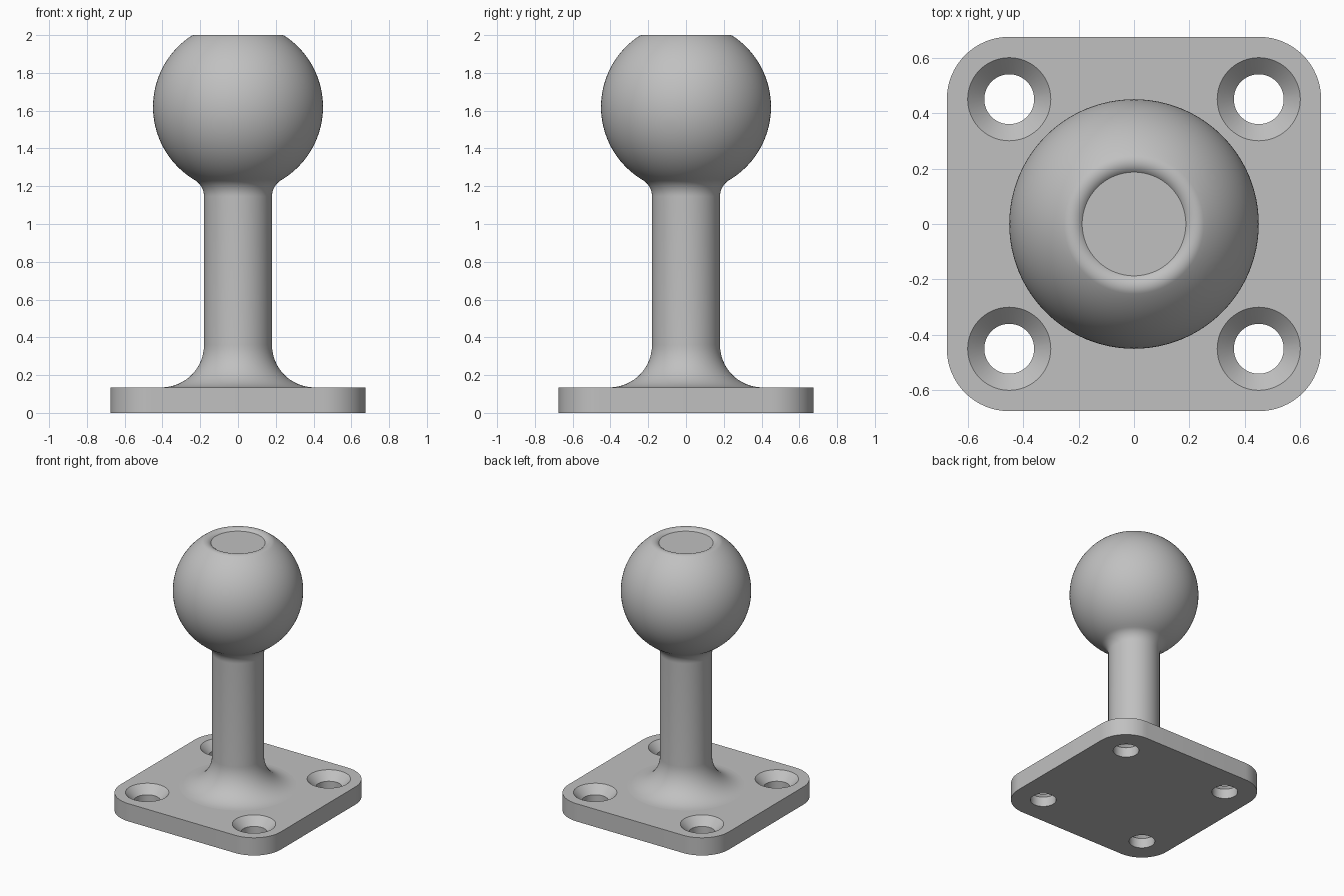
import bpy, bmesh, math

cube = bpy.data.objects.get("Cube")
if cube:
    bpy.data.objects.remove(cube, do_unlink=True)

# Main sizes
HALF, THICK, CORNER = 0.675, 0.135, 0.225
STEM_R, BALL_R, BALL_Z = 0.18, 0.45, 1.62
NECK_R, LIP_R, DISC_R = 0.10, 0.05, 0.187

grey = bpy.data.materials.new("plain grey")
grey.use_nodes = True
colour = (0.53, 0.53, 0.53, 1)
grey.diffuse_color = colour
grey.node_tree.nodes["Principled BSDF"].inputs["Base Color"].default_value = colour


def make_object(name, bm):
    bmesh.ops.recalc_face_normals(bm, faces=bm.faces)
    mesh = bpy.data.meshes.new(name)
    bm.to_mesh(mesh)
    bm.free()
    mesh.materials.append(grey)
    obj = bpy.data.objects.new(name, mesh)
    bpy.context.collection.objects.link(obj)
    return obj


def lathe(name, profile, segments):
    """Spin an (r, z) profile around the z axis."""
    bm = bmesh.new()
    verts = [bm.verts.new((r, 0, z)) for r, z in profile]
    edges = [bm.edges.new(pair) for pair in zip(verts, verts[1:])]
    bmesh.ops.spin(bm, geom=verts + edges, cent=(0, 0, 0), axis=(0, 0, 1),
                   angle=math.tau, steps=segments, use_merge=True)
    bmesh.ops.remove_doubles(bm, verts=bm.verts, dist=1e-5)
    return make_object(name, bm)


def arc(r, z, radius, start, end, steps):
    angles = [start + (end - start) * i / steps for i in range(steps + 1)]
    return [(r + radius * math.cos(a), z + radius * math.sin(a)) for a in angles]


def select_only(obj):
    bpy.ops.object.select_all(action="DESELECT")
    obj.select_set(True)
    bpy.context.view_layer.objects.active = obj


def smooth(obj):
    select_only(obj)
    bpy.ops.object.shade_smooth_by_angle(angle=math.radians(30))


# Base plate: block with rounded vertical corners
bm = bmesh.new()
bmesh.ops.create_cube(bm, size=1)
for v in bm.verts:
    v.co = (v.co.x * 2 * HALF, v.co.y * 2 * HALF, (v.co.z + 0.5) * THICK)
upright = [e for e in bm.edges if abs(e.verts[0].co.z - e.verts[1].co.z) > 0.01]
bmesh.ops.bevel(bm, geom=upright, offset=CORNER, offset_type="OFFSET",
                segments=16, profile=0.5, affect="EDGES")
plate = make_object("base_plate", bm)

# Four countersunk screw holes
hole = [(0, -0.1), (0.09, -0.1), (0.09, THICK - 0.06), (0.15, THICK),
        (0.15, THICK + 0.1), (0, THICK + 0.1)]
for x in (-0.45, 0.45):
    for y in (-0.45, 0.45):
        cutter = lathe("hole_cutter", hole, 48)
        cutter.location = (x, y, 0)
        cutter.hide_render = True
        cut = plate.modifiers.new("screw_hole", "BOOLEAN")
        cut.operation = "DIFFERENCE"
        cut.solver = "EXACT"
        cut.object = cutter
        select_only(plate)
        bpy.ops.object.modifier_apply(modifier=cut.name)
        bpy.data.objects.remove(cutter, do_unlink=True)
smooth(plate)

# Ball stud: flared foot, stem, neck fillet, ball, rounded lip, shallow disc
foot = 0.225
neck_r = STEM_R + NECK_R
neck_drop = math.sqrt((BALL_R + NECK_R) ** 2 - neck_r ** 2)
neck_angle = math.atan2(-neck_drop, neck_r)
lip_r = 0.224
lip_rise = math.sqrt((BALL_R - LIP_R) ** 2 - lip_r ** 2)
lip_angle = math.atan2(lip_rise, lip_r)
lip_end = math.acos((DISC_R - lip_r) / LIP_R)

profile = arc(STEM_R + foot, THICK + foot, foot, 1.5 * math.pi, math.pi, 16)
profile += arc(neck_r, BALL_Z - neck_drop, NECK_R, math.pi, math.pi + neck_angle, 10)
profile += arc(0, BALL_Z, BALL_R, neck_angle, lip_angle, 40)[1:]
profile += arc(lip_r, BALL_Z + lip_rise, LIP_R, lip_angle, lip_end, 10)[1:]
profile.append((0, profile[-1][1]))
smooth(lathe("ball_stud", profile, 96))
